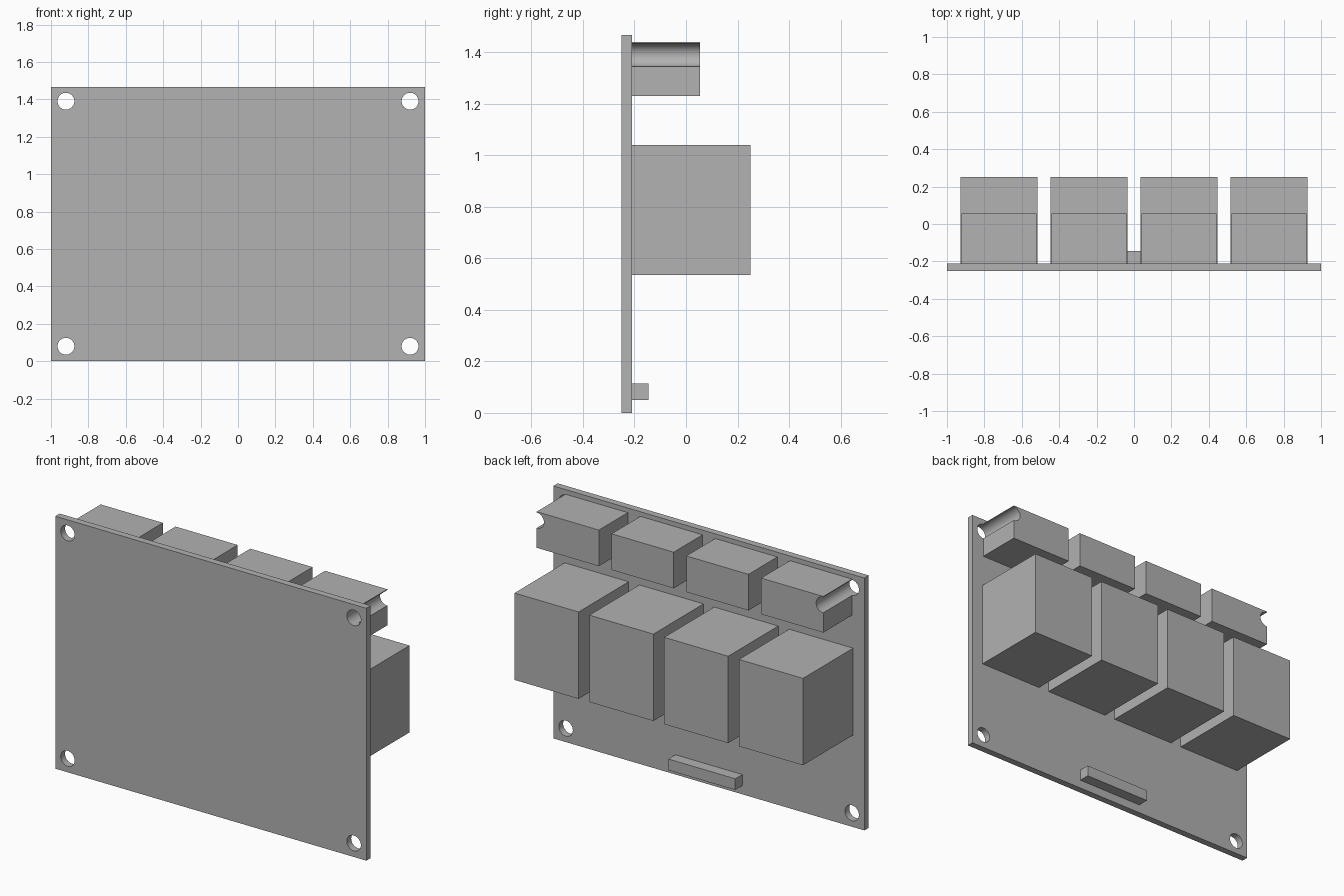
import bpy
import bmesh
import math
from mathutils import Matrix, Vector

cube = bpy.data.objects.get("Cube")
if cube:
    bpy.data.objects.remove(cube, do_unlink=True)

# One flat grey for the whole board
GREY = (0.445, 0.445, 0.445, 1)
grey = bpy.data.materials.new("plain_grey")
grey.use_nodes = True
grey.diffuse_color = GREY
grey.node_tree.nodes["Principled BSDF"].inputs["Base Color"].default_value = GREY

BOARD_FRONT, BOARD_BACK = -0.25, -0.21
HOLE_X, HOLE_LOW, HOLE_HIGH, HOLE_RADIUS = 0.92, 0.08, 1.39, 0.045


def add_object(name, bm):
    mesh = bpy.data.meshes.new(name)
    bm.to_mesh(mesh)
    bm.free()
    mesh.materials.append(grey)
    obj = bpy.data.objects.new(name, mesh)
    bpy.context.collection.objects.link(obj)
    return obj


def block(name, x, y, z):
    """Box spanning the given (low, high) ranges."""
    spans = (x, y, z)
    centre = Vector([(a + b) / 2 for a, b in spans])
    size = [b - a for a, b in spans]
    bm = bmesh.new()
    bmesh.ops.create_cube(bm, size=1, matrix=Matrix.Translation(centre) @ Matrix.Diagonal((*size, 1)))
    return add_object(name, bm)


# Cutter: four drill cylinders running front to back
bm = bmesh.new()
for x in (-HOLE_X, HOLE_X):
    for z in (HOLE_LOW, HOLE_HIGH):
        bmesh.ops.create_cone(
            bm, cap_ends=True, segments=48, radius1=HOLE_RADIUS, radius2=HOLE_RADIUS, depth=1,
            matrix=Matrix.Translation((x, 0, z)) @ Matrix.Rotation(math.pi / 2, 4, "X"))
drill = add_object("hole_cutter", bm)
drill.hide_render = True


def drill_holes(obj):
    mod = obj.modifiers.new("holes", "BOOLEAN")
    mod.operation = "DIFFERENCE"
    mod.solver = "EXACT"
    mod.object = drill
    bpy.ops.object.select_all(action="DESELECT")
    obj.select_set(True)
    bpy.context.view_layer.objects.active = obj
    bpy.ops.object.modifier_apply(modifier=mod.name)
    bpy.ops.object.shade_smooth_by_angle(angle=math.radians(30))


# Circuit board with corner mounting holes
drill_holes(block("circuit_board", (-1, 1), (BOARD_FRONT, BOARD_BACK), (0, 1.467)))

# Four relays with a terminal block above each
for i in range(4):
    x = (i - 1.5) * 0.481
    block(f"relay_{i + 1}", (x - 0.206, x + 0.206), (BOARD_BACK, 0.25), (0.535, 1.04))
    terminal = block(f"terminal_block_{i + 1}", (x - 0.2, x + 0.2), (BOARD_BACK, 0.055), (1.23, 1.44))
    # The outer blocks are grooved by the mounting holes
    if i in (0, 3):
        drill_holes(terminal)

# Pin header at the lower edge
block("pin_header", (-0.215, 0.215), (BOARD_BACK, -0.145), (0.05, 0.115))

bpy.data.objects.remove(drill, do_unlink=True)
